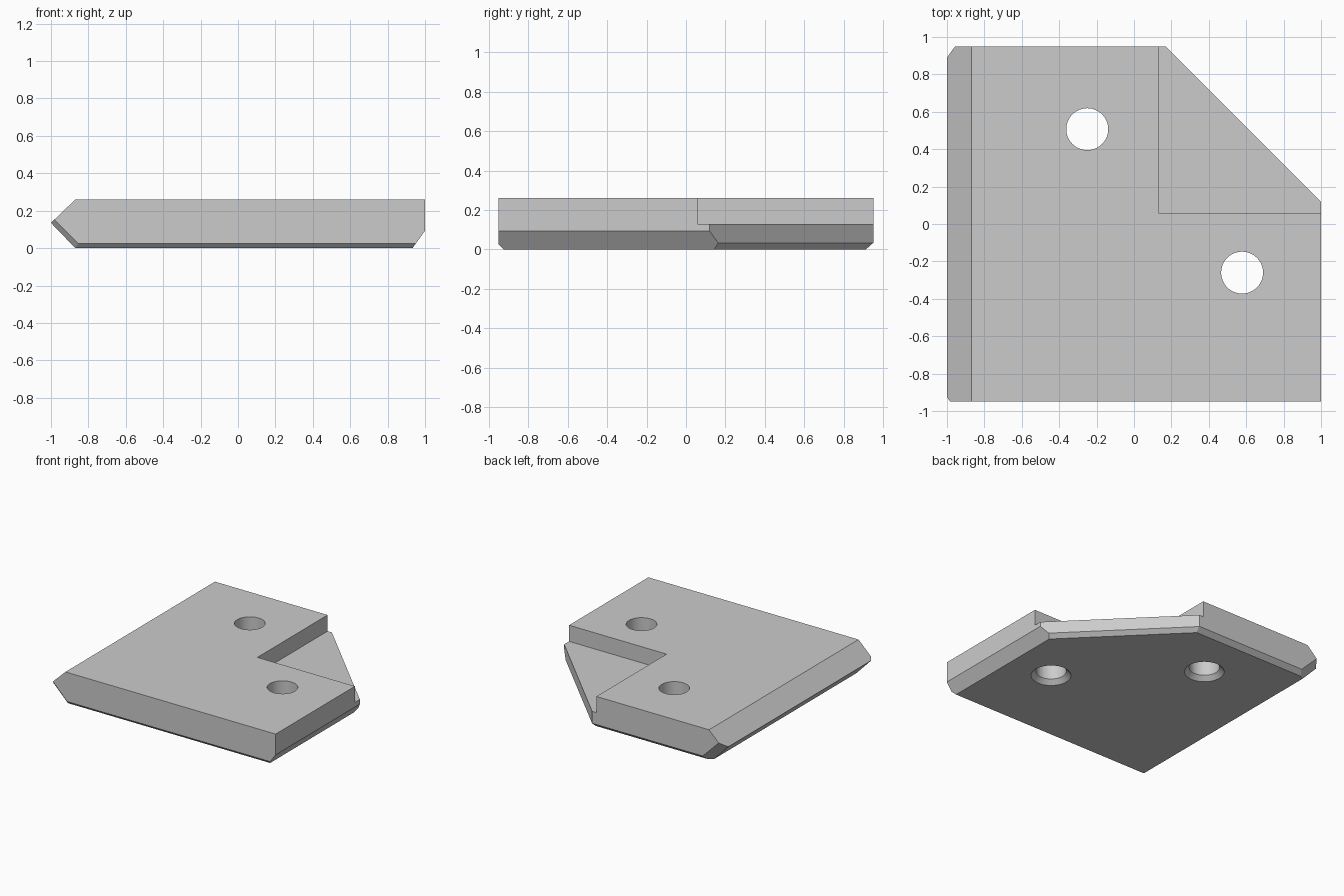
import bpy, bmesh, math
from mathutils import Matrix, Vector

default = bpy.data.objects.get("Cube")
if default:
    bpy.data.objects.remove(default, do_unlink=True)

HEIGHT = 0.26
HALF_Y = 0.95

grey = bpy.data.materials.new("plain grey")
grey.use_nodes = True
grey.diffuse_color = (0.6, 0.6, 0.6, 1)
grey.node_tree.nodes["Principled BSDF"].inputs["Base Color"].default_value = (0.6, 0.6, 0.6, 1)


def make_object(name, bm):
    bmesh.ops.recalc_face_normals(bm, faces=bm.faces[:])
    mesh = bpy.data.meshes.new(name)
    bm.to_mesh(mesh)
    bm.free()
    mesh.materials.append(grey)
    obj = bpy.data.objects.new(name, mesh)
    bpy.context.collection.objects.link(obj)
    return obj


def box(lo, hi):
    lo, hi = Vector(lo), Vector(hi)
    bm = bmesh.new()
    bmesh.ops.create_cube(bm, size=1, matrix=Matrix.Translation((lo + hi) / 2) @ Matrix.Diagonal((*(hi - lo), 1)))
    return bm


def cone(x, y, z0, z1, r0, r1):
    bm = bmesh.new()
    bmesh.ops.create_cone(bm, cap_ends=True, segments=64, radius1=r0, radius2=r1, depth=z1 - z0,
                          matrix=Matrix.Translation((x, y, (z0 + z1) / 2)))
    return bm


def slice_off(bm, point, normal):
    geom = bm.verts[:] + bm.edges[:] + bm.faces[:]
    cut = bmesh.ops.bisect_plane(bm, geom=geom, plane_co=point, plane_no=normal, clear_outer=True)
    edges = [e for e in cut["geom_cut"] if isinstance(e, bmesh.types.BMEdge)]
    bmesh.ops.contextual_create(bm, geom=edges)


# Plate body, trimmed by planes
body = box((-1, -HALF_Y, 0), (1, HALF_Y, HEIGHT))
trims = [
    ((1, 0.12, 0), (1, 1, 0)),                # diagonal corner
    ((-0.87, 0, HEIGHT), (-0.125, 0, 0.13)),  # left upper slope
    ((-0.87, 0, 0), (-0.135, 0, -0.13)),      # left lower slope
    ((1, 0, 0.093), (0.093, 0, -0.067)),      # right bottom bevel
    ((0, -HALF_Y, 0.026), (0, -1, -1)),       # front bottom bevel
    ((0, HALF_Y, 0.034), (0, 0.034, -0.038)), # back bottom bevel
    ((1, 0.12, 0.032), (1, 1, -1.414)),       # diagonal bottom bevel
    ((-1, 0.89, 0.135), (-1, 1.42, -1)),      # left back corner bevel
    ((-1, -0.925, 0.135), (-1, -1.414, -1)),  # left front corner bevel
]
for point, normal in trims:
    slice_off(body, point, normal)
plate = make_object("plate", body)

# Corner step and countersunk holes
cutters = [make_object("step_cutter", box((0.132, 0.058, 0.13), (1.3, 1.3, 0.5)))]
for x, y in ((-0.25, 0.507), (0.578, -0.26)):
    cutters.append(make_object("hole_cutter", cone(x, y, -0.1, 0.4, 0.112, 0.112)))
    cutters.append(make_object("countersink_cutter", cone(x, y, -0.02, 0.065, 0.167, 0.082)))
for cutter in cutters:
    cutter.hide_render = True
    mod = plate.modifiers.new(cutter.name, "BOOLEAN")
    mod.operation = "DIFFERENCE"
    mod.solver = "EXACT"
    mod.object = cutter

# Apply the cuts and remove the cutters
bpy.context.view_layer.update()
graph = bpy.context.evaluated_depsgraph_get()
result = bpy.data.meshes.new_from_object(plate.evaluated_get(graph))
plate.modifiers.clear()
plate.data = result
result.materials.clear()
result.materials.append(grey)
for face in result.polygons:
    face.material_index = 0
for cutter in cutters:
    bpy.data.objects.remove(cutter, do_unlink=True)

# Smooth hole walls, sharp edges elsewhere
bpy.context.view_layer.objects.active = plate
plate.select_set(True)
bpy.ops.object.shade_smooth_by_angle(angle=math.radians(15))
